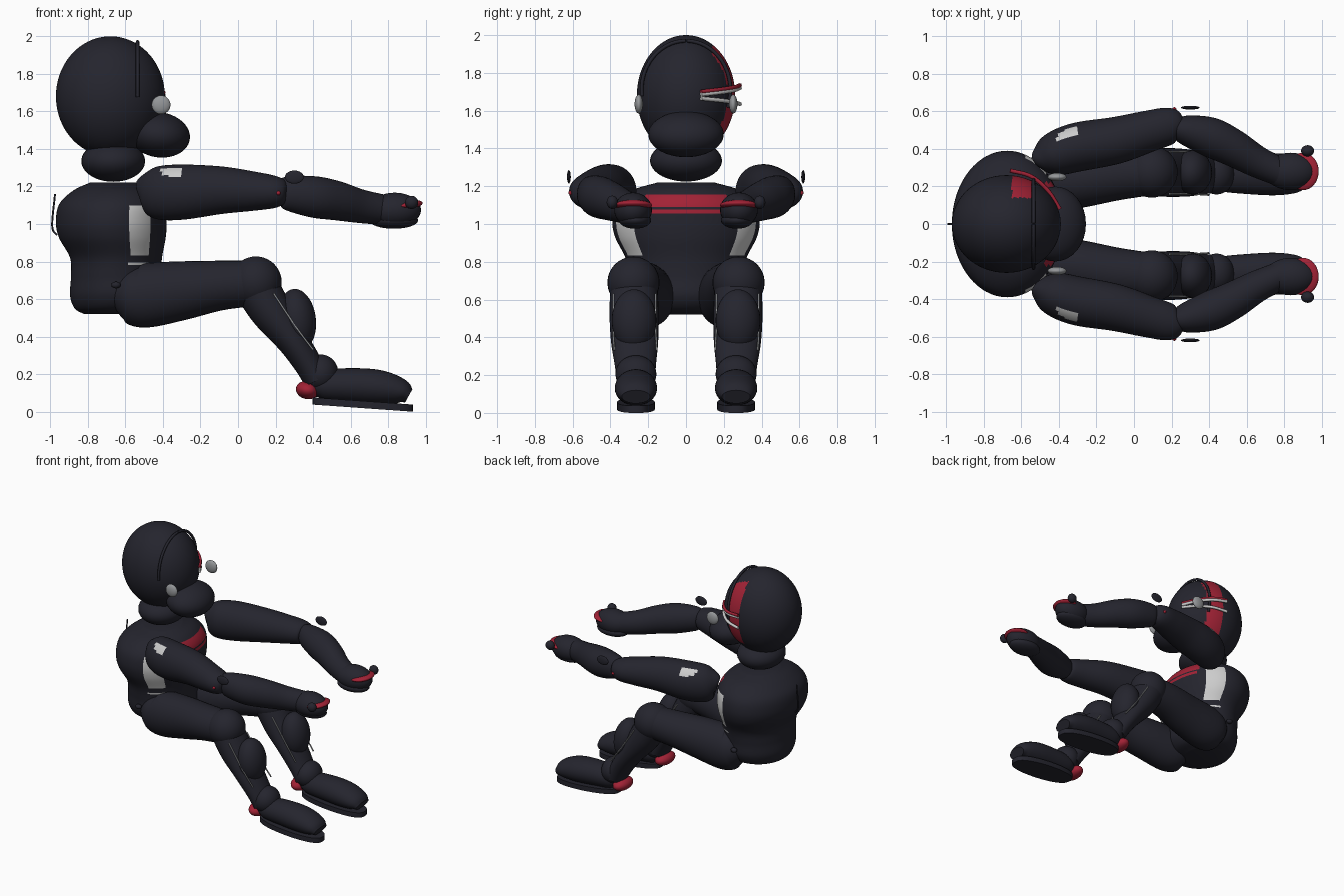
import bpy, bmesh, math
from mathutils import Vector

cube = bpy.data.objects.get("Cube")
if cube:
    bpy.data.objects.remove(cube)


def material(name, rgb):
    m = bpy.data.materials.new(name)
    m.use_nodes = True
    m.diffuse_color = (*rgb, 1)
    m.node_tree.nodes["Principled BSDF"].inputs["Base Color"].default_value = (*rgb, 1)
    return m


NAVY = material("dark_navy", (0.018, 0.018, 0.027))
RED = material("racing_red", (0.36, 0.016, 0.036))
PALE = material("pale_grey", (0.6, 0.6, 0.6))
GREY = material("mid_grey", (0.3, 0.31, 0.32))


def finish(name, bm, mats, rule=None):
    """Turn a bmesh into a smooth object, painting faces by a rule on their centre."""
    bmesh.ops.recalc_face_normals(bm, faces=bm.faces)
    for f in bm.faces:
        f.smooth = True
        if rule:
            f.material_index = rule(f.calc_center_median())
    mesh = bpy.data.meshes.new(name)
    bm.to_mesh(mesh)
    bm.free()
    mesh.set_sharp_from_angle(angle=math.radians(50))
    for m in mats:
        mesh.materials.append(m)
    obj = bpy.data.objects.new(name, mesh)
    bpy.context.collection.objects.link(obj)
    return obj


def ellipsoid(name, centre, radii, mat=NAVY, tilt=0, detail=32, extra=(), rule=None):
    bm = bmesh.new()
    bmesh.ops.create_uvsphere(bm, u_segments=detail, v_segments=detail * 2 // 3, radius=1)
    c, s = math.cos(tilt), math.sin(tilt)
    for v in bm.verts:
        x, y, z = (a * b for a, b in zip(v.co, radii))
        v.co = Vector((x * c + z * s, y, z * c - x * s)) + Vector(centre)
    return finish(name, bm, (mat, *extra), rule)


def spline(rows, steps):
    """Catmull-Rom interpolation through rows of any width."""
    rows = [Vector(r) for r in rows]
    ext = [rows[0] * 2 - rows[1]] + rows + [rows[-1] * 2 - rows[-2]]
    out = []
    for i in range(1, len(ext) - 2):
        p, q, r, s = ext[i - 1:i + 3]
        for k in range(steps):
            t = k / steps
            out.append(0.5 * (2 * q + (r - p) * t + (2 * p - 5 * q + 4 * r - s) * t * t
                              + (3 * q - p - 3 * r + s) * t ** 3))
    return out + [rows[-1]]


def loft(name, rows, mats=(NAVY,), steps=6, sides=32, axis=None, rule=None):
    """Skin through rings given as x, y, z, sideways radius, other radius."""
    rows = spline(rows, steps)
    bm = bmesh.new()
    rings = []
    for i, row in enumerate(rows):
        here = Vector(row[:3])
        ahead, behind = rows[min(i + 1, len(rows) - 1)], rows[max(i - 1, 0)]
        t = axis or (Vector(ahead[:3]) - Vector(behind[:3])).normalized()
        a = Vector((0, 1, 0))
        a = (a - t * a.dot(t)).normalized()
        b = t.cross(a)
        rings.append([bm.verts.new(here + a * row[3] * math.cos(w) + b * row[4] * math.sin(w))
                      for w in (2 * math.pi * k / sides for k in range(sides))])
    for lo, hi in zip(rings, rings[1:]):
        for k in range(sides):
            n = (k + 1) % sides
            bm.faces.new((lo[k], lo[n], hi[n], hi[k]))
    bm.faces.new(rings[0])
    bm.faces.new(rings[-1])
    return finish(name, bm, mats, rule)


def tube(name, points, radius, mat):
    return loft(name, [(*p, radius, radius) for p in points], (mat,), 8, 8)


# Helmet with a red band down its left side
def helmet_paint(c):
    return 1 if -0.65 < c.x < -0.53 and c.y > 0.14 and c.z > 1.47 else 0


ellipsoid("helmet", (-0.68, 0, 1.68), (0.29, 0.26, 0.32), detail=108, extra=(RED,), rule=helmet_paint)
ellipsoid("chin_bar", (-0.42, 0, 1.475), (0.165, 0.2, 0.12), tilt=0.15)
ellipsoid("neck_collar", (-0.665, 0, 1.335), (0.17, 0.19, 0.11))
arc = [math.pi * (k / 12 - 0.15) * 0.77 for k in range(19)]
tube("visor_rim", [(-0.535, 0.235 * math.cos(w), 1.71 + 0.26 * math.sin(w)) for w in arc], 0.01, NAVY)

# Trim strips sweeping around the left of the visor
for name, back, front, mat in (("upper_trim_red", 1.735, 1.7, RED), ("upper_trim_pale", 1.72, 1.685, PALE),
                               ("lower_trim_pale", 1.635, 1.665, PALE)):
    plan = ((-0.66, 0.285), (-0.55, 0.255), (-0.46, 0.18), (-0.395, 0.08))
    tube(name, [(x, y, back + (front - back) * k / 3) for k, (x, y) in enumerate(plan)], 0.011, mat)


# Torso with chest bands and pale side panels
def torso_paint(c):
    if c.x > -0.6 and abs(c.y) < 0.22 and (1.09 < c.z < 1.16 or 1.055 < c.z < 1.08):
        return 1
    if -0.58 < c.x < -0.47 and abs(c.y) > 0.15 and (0.83 < c.z < 1.1 or 0.78 < c.z < 0.795):
        return 2
    return 0


loft("torso", [(-0.68, 0, 0.52, 0.14, 0.14), (-0.66, 0, 0.55, 0.24, 0.21), (-0.65, 0, 0.62, 0.29, 0.245),
               (-0.65, 0, 0.72, 0.3, 0.24), (-0.65, 0, 0.82, 0.32, 0.245), (-0.67, 0, 0.93, 0.375, 0.285),
               (-0.675, 0, 1.02, 0.39, 0.295), (-0.67, 0, 1.11, 0.365, 0.28), (-0.66, 0, 1.18, 0.28, 0.215),
               (-0.66, 0, 1.22, 0.15, 0.13)],
     (NAVY, RED, PALE), 8, 96, Vector((0, 0, 1)), torso_paint)
tube("back_tab", [(-0.965, 0, 0.94), (-0.99, 0, 0.99), (-0.975, 0, 1.16)], 0.005, NAVY)

# Arms, hands and legs on both sides
for side, s in (("left", 1), ("right", -1)):
    def limb(name, rows, *args, **kw):
        return loft(f"{side}_{name}", [(x, y * s, z, a, b) for x, y, z, a, b in rows], *args, **kw)

    def blob(name, centre, radii, *args, **kw):
        x, y, z = centre
        return ellipsoid(f"{side}_{name}", (x, y * s, z), radii, *args, **kw)

    def pipe(name, points, radius, mat):
        return tube(f"{side}_{name}", [(x, y * s, z) for x, y, z in points], radius, mat)

    def shoulder_paint(c):
        return 1 if -0.41 < c.x < -0.3 and 1.255 < c.z < 1.298 and abs(c.y) > 0.44 else 0

    blob("visor_pivot", (-0.41, 0.25, 1.635), (0.05, 0.022, 0.05), GREY)

    # Arm
    limb("upper_arm", [(-0.515, 0.335, 1.16, 0.03, 0.05), (-0.495, 0.345, 1.165, 0.075, 0.1),
                       (-0.43, 0.37, 1.165, 0.115, 0.14), (-0.3, 0.41, 1.17, 0.13, 0.147),
                       (-0.1, 0.445, 1.18, 0.125, 0.128), (0.08, 0.495, 1.175, 0.11, 0.105),
                       (0.2, 0.525, 1.17, 0.095, 0.085), (0.255, 0.525, 1.165, 0.05, 0.06)],
         (NAVY, PALE), 8, 64, rule=shoulder_paint)
    limb("forearm", [(0.215, 0.52, 1.165, 0.04, 0.06), (0.26, 0.505, 1.165, 0.075, 0.09),
                     (0.4, 0.465, 1.145, 0.105, 0.11), (0.52, 0.41, 1.125, 0.1, 0.105),
                     (0.65, 0.335, 1.095, 0.085, 0.09), (0.78, 0.275, 1.075, 0.075, 0.08)])
    blob("elbow_pad", (0.3, 0.62, 1.25), (0.05, 0.01, 0.035))
    blob("elbow_stud", (0.215, 0.608, 1.165), (0.012, 0.015, 0.012), RED, detail=12)
    blob("glove", (0.835, 0.28, 1.075), (0.14, 0.1, 0.092))
    blob("palm", (0.83, 0.27, 1.02), (0.13, 0.085, 0.045))
    blob("knuckle_guard", (0.9, 0.28, 1.1), (0.085, 0.1, 0.025), RED, tilt=-0.15)
    blob("thumb", (0.925, 0.39, 1.115), (0.035, 0.03, 0.035))
    pipe("cuff_tab", [(0.72, 0.362, 1.08), (0.77, 0.35, 1.07)], 0.007, PALE)

    # Leg
    limb("thigh", [(-0.64, 0.19, 0.64, 0.1, 0.09), (-0.58, 0.2, 0.63, 0.14, 0.145),
                   (-0.5, 0.21, 0.62, 0.15, 0.172), (-0.3, 0.23, 0.645, 0.145, 0.157),
                   (-0.1, 0.26, 0.672, 0.135, 0.133), (0.1, 0.275, 0.685, 0.12, 0.12)])
    blob("hip_button", (-0.65, 0.325, 0.675), (0.025, 0.02, 0.018), detail=16)
    blob("knee", (0.095, 0.278, 0.69), (0.138, 0.138, 0.137))
    limb("shin", [(0.1, 0.275, 0.66, 0.125, 0.12), (0.18, 0.275, 0.53, 0.13, 0.11),
                  (0.29, 0.272, 0.38, 0.125, 0.085), (0.37, 0.268, 0.26, 0.11, 0.075),
                  (0.42, 0.265, 0.17, 0.1, 0.07)])
    blob("shin_guard", (0.315, 0.275, 0.49), (0.1, 0.118, 0.165), tilt=-0.12)
    for edge in (0.16, 0.385):
        pipe("shin_piping", [(0.19, edge, 0.63), (0.31, edge, 0.45), (0.4, edge - 0.005, 0.33)], 0.005, GREY)
    blob("ankle", (0.44, 0.265, 0.205), (0.095, 0.108, 0.1))
    blob("heel", (0.37, 0.265, 0.115), (0.062, 0.095, 0.048), RED, tilt=0.2)
    limb("boot", [(0.4, 0.265, 0.13, 0.06, 0.05), (0.46, 0.265, 0.14, 0.09, 0.08),
                  (0.6, 0.265, 0.14, 0.105, 0.092), (0.75, 0.265, 0.13, 0.112, 0.092),
                  (0.86, 0.265, 0.11, 0.1, 0.07), (0.91, 0.265, 0.085, 0.075, 0.04)])

    # Flat sole, dipping towards the toe
    bm = bmesh.new()
    bmesh.ops.create_cone(bm, cap_ends=True, segments=40, radius1=1, radius2=1, depth=0.038)
    for v in bm.verts:
        x, y, z = v.co
        wide = math.copysign(abs(y) ** 0.7, y)
        v.co = (0.665 + 0.268 * x, 0.265 * s + 0.1 * wide, 0.038 + z - 0.019 * x)
    finish(f"{side}_sole", bm, (NAVY,))
